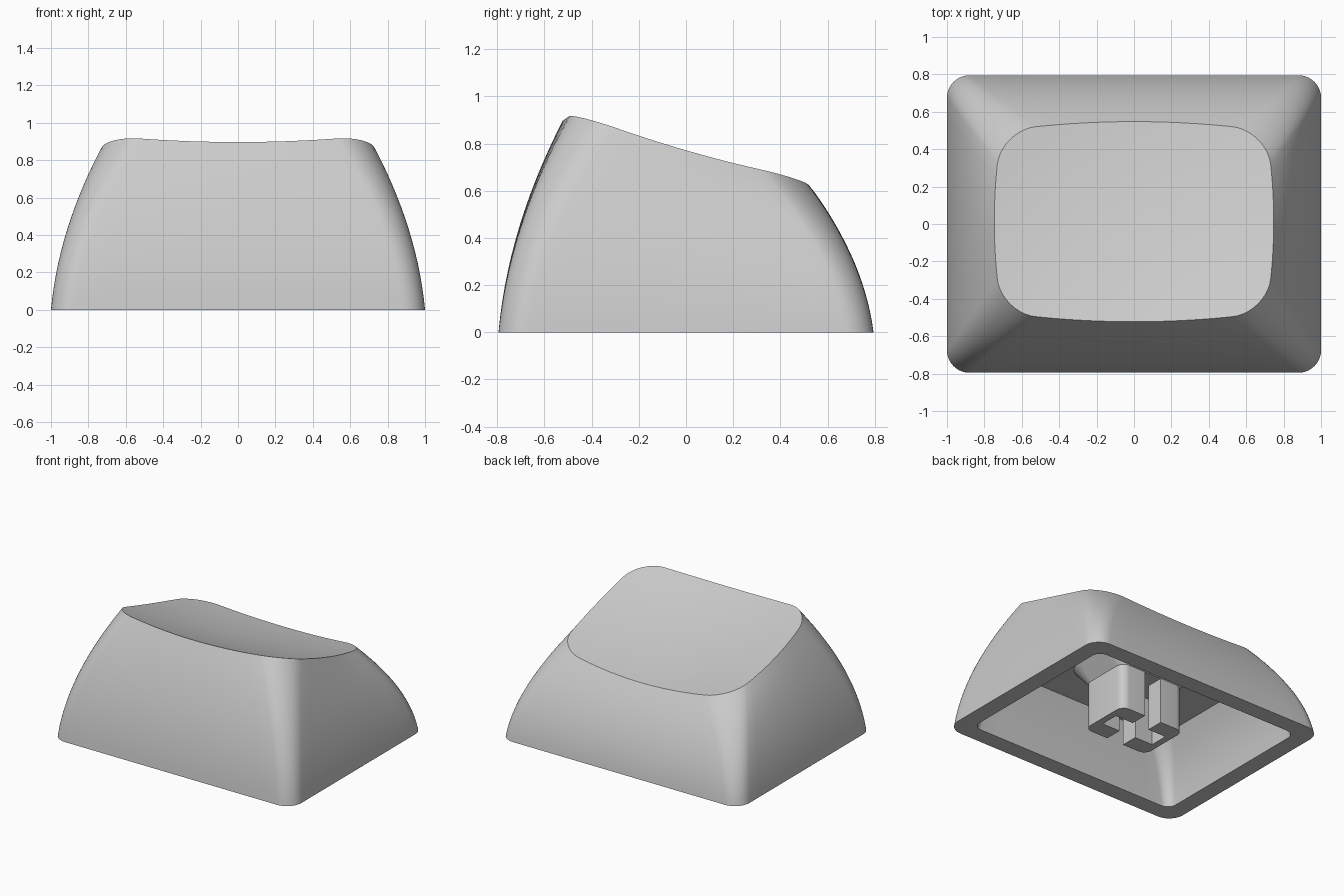
import bpy, bmesh, math

if "Cube" in bpy.data.objects:
    bpy.data.objects.remove(bpy.data.objects["Cube"])

grey = bpy.data.materials.new("mid_grey")
grey.use_nodes = True
GREY = (0.6, 0.6, 0.6, 1)
grey.diffuse_color = GREY
grey.node_tree.nodes["Principled BSDF"].inputs["Base Color"].default_value = GREY

CORNER, EDGE, WALL, TOP, INNER = 10, 12, 14, 10, 6
CEILING, STEM_TOP, FLARE = 0.46, 0.345, 0.1
HX, HY, R, SLOT, ARM = 0.27, 0.2, 0.06, 0.07, 0.22


def finish(bm, name):
    bmesh.ops.recalc_face_normals(bm, faces=bm.faces)
    mesh = bpy.data.meshes.new(name)
    bm.to_mesh(mesh)
    bm.free()
    mesh.materials.append(grey)
    obj = bpy.data.objects.new(name, mesh)
    bpy.context.collection.objects.link(obj)
    bpy.ops.object.select_all(action="DESELECT")
    obj.select_set(True)
    bpy.context.view_layer.objects.active = obj
    bpy.ops.object.shade_smooth_by_angle(angle=math.radians(30))


def outline(hx, hy, r, cy=0.0, bulge_x=0.0, bulge_y=0.0):
    """Rounded rectangle with evenly split sides that may bow outward."""
    points = []
    for q, (sx, sy) in enumerate([(1, 1), (-1, 1), (-1, -1), (1, -1)]):
        for i in range(CORNER + 1):
            a = math.radians(90) * (q + i / CORNER)
            points.append((sx * (hx - r) + r * math.cos(a),
                           sy * (hy - r) + r * math.sin(a)))
        nx, ny = [(-1, 1), (-1, -1), (1, -1), (1, 1)][q]
        a = math.radians(90) * (q + 1)
        end = (nx * (hx - r) + r * math.cos(a), ny * (hy - r) + r * math.sin(a))
        start = points[-1]
        for i in range(1, EDGE):
            k = i / EDGE
            points.append(tuple(s + (e - s) * k for s, e in zip(start, end)))
    return [(x + math.copysign(bulge_x * (1 - (y / hy) ** 2), x),
             y + math.copysign(bulge_y * (1 - (x / hx) ** 2), y) + cy)
            for x, y in points]


def dish(x, y):
    """Height of the sloping, scooped top."""
    return 0.71 - 0.29 * y + 0.11 * x * x + 0.13 * y * y


def blend(a, b, f):
    return [(ax + (bx - ax) * f, ay + (by - ay) * f) for (ax, ay), (bx, by) in zip(a, b)]


def bow(t):
    """Inward lean of a wall that starts steep and leans more with height."""
    return 0.3 * t + 0.7 * t * t


def loft(bm, rings):
    loops = [[bm.verts.new(p) for p in ring] for ring in rings]
    for a, b in zip(loops, loops[1:]):
        for i in range(len(a)):
            j = (i + 1) % len(a)
            bm.faces.new((a[i], a[j], b[j], b[i]))
    return loops


# Cap shell: scooped top, curved walls, flat rim and hollow inside
bm = bmesh.new()
base = outline(1.0, 0.795, 0.12)
rim = outline(0.706, 0.486, 0.18, 0.0125, 0.041, 0.049)
centre = [(0, 0.0125)] * len(rim)
rings = []
for i in range(1, TOP + 1):
    rings.append([(x, y, dish(x, y)) for x, y in blend(centre, rim, i / TOP)])
for i in range(WALL - 1, -1, -1):
    t = i / WALL
    rings.append([(x, y, dish(*top) * t)
                  for (x, y), top in zip(blend(base, rim, bow(t)), rim)])
mouth = outline(0.872, 0.667, 0.07)
roof = outline(0.71, 0.53, 0.12, -0.025)
for i in range(INNER + 1):
    t = i / INNER
    rings.append([(x, y, CEILING * t) for x, y in blend(mouth, roof, bow(t))])
loops = loft(bm, rings)
middle = bm.verts.new((0, 0.0125, dish(0, 0.0125)))
for i, v in enumerate(loops[0]):
    bm.faces.new((middle, v, loops[0][(i + 1) % len(rim)]))
bm.faces.new(loops[-1])
finish(bm, "cap_shell")

# Sloped root joining the stem to the ceiling
bm = bmesh.new()
loops = loft(bm, [[(x, y, STEM_TOP + (CEILING - STEM_TOP) * k)
                   for x, y in outline(HX + FLARE * k, HY + FLARE * k, R + FLARE * k)]
                  for k in (0, 1)])
bm.faces.new(loops[0])
bm.faces.new(loops[-1])
finish(bm, "stem_root")

# Stem: two mirrored C-shaped halves that leave a cross-shaped slot
profile = [(SLOT, -HY)]
for sign in (-1, 1):
    for i in range(7):
        a = math.radians(90) * (i / 6 - (1 if sign < 0 else 0))
        profile.append((HX - R + R * math.cos(a), sign * (HY - R) + R * math.sin(a)))
profile += [(SLOT, HY), (SLOT, SLOT), (ARM, SLOT), (ARM, -SLOT), (SLOT, -SLOT)]
for name, side in (("stem_left", 1), ("stem_right", -1)):
    bm = bmesh.new()
    face = bm.faces.new([bm.verts.new((side * x, y, 0)) for x, y in profile])
    extruded = bmesh.ops.extrude_face_region(bm, geom=[face], use_keep_orig=True)
    top = [v for v in extruded["geom"] if isinstance(v, bmesh.types.BMVert)]
    bmesh.ops.translate(bm, verts=top, vec=(0, 0, STEM_TOP))
    finish(bm, name)
